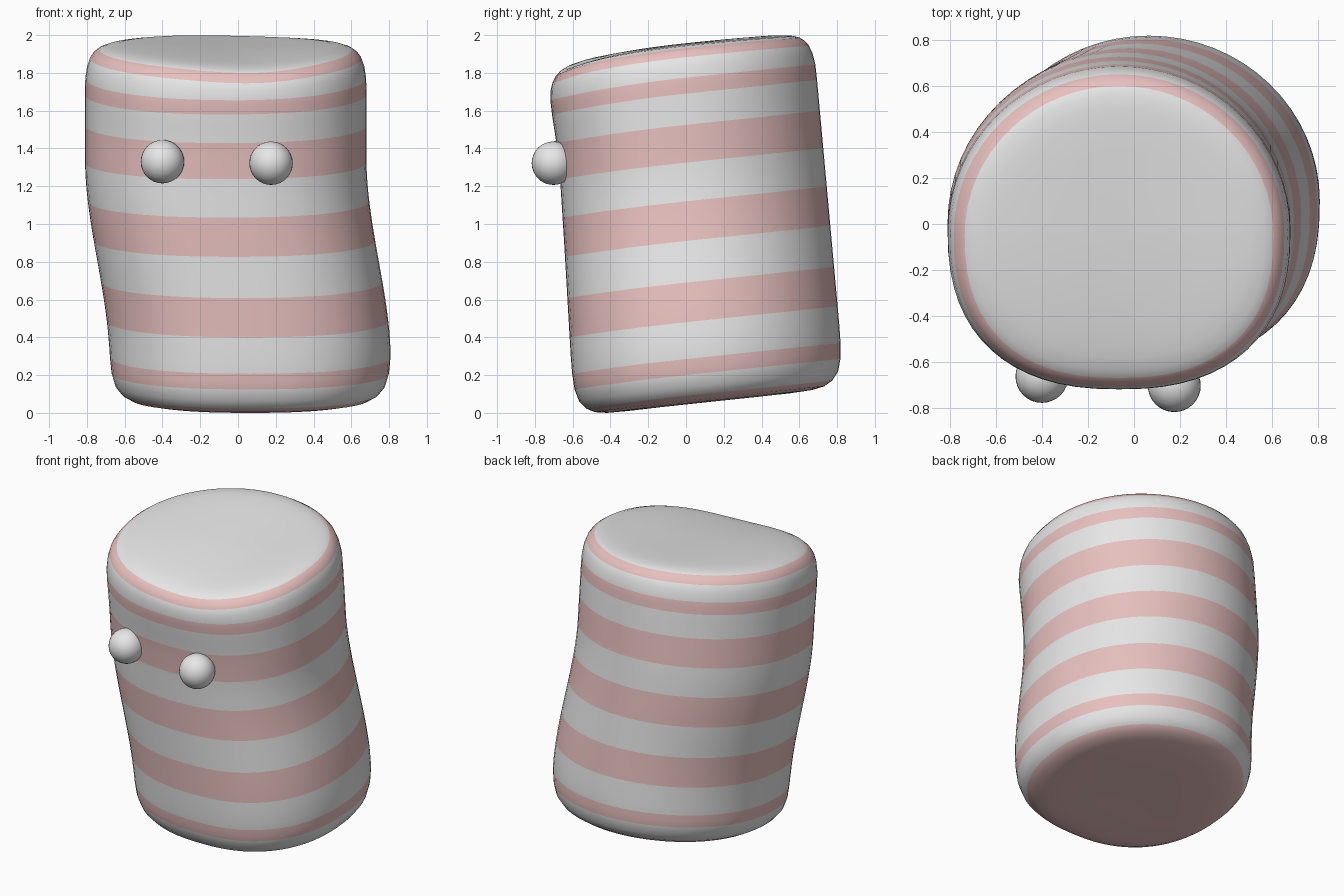
import bpy, bmesh, math
from mathutils import Vector

if "Cube" in bpy.data.objects:
    bpy.data.objects.remove(bpy.data.objects["Cube"])

SEG = 64


def material(name, rgb):
    m = bpy.data.materials.new(name)
    m.diffuse_color = (*rgb, 1)
    m.use_nodes = True
    m.node_tree.nodes["Principled BSDF"].inputs["Base Color"].default_value = m.diffuse_color
    return m


white = material("soft_white", (0.8, 0.8, 0.8))
pink = material("pale_pink", (0.8, 0.53, 0.52))


def lerp_table(table, v):
    for (a, p), (b, q) in zip(table, table[1:]):
        if v <= b:
            return p + (q - p) * max(0, (v - a) / (b - a))
    return table[-1][1]


def smooth(a, b, v):
    t = min(1, max(0, (v - a) / (b - a)))
    return t * t * (3 - 2 * t)


# rounded profile: (height along the body, radius factor)
profile = [(0.045, 0.35), (0.046, 0.6), (0.051, 0.76), (0.064, 0.85), (0.09, 0.912),
           (0.135, 0.96), (0.20, 0.986), (0.285, 0.997), (0.38, 1), (0.48, 1),
           (0.69, 1), (0.91, 1), (1.12, 1), (1.325, 1), (1.525, 1), (1.69, 1),
           (1.775, 0.998), (1.84, 0.985), (1.885, 0.964), (1.915, 0.935), (1.934, 0.90),
           (1.947, 0.85), (1.955, 0.77), (1.959, 0.6), (1.96, 0.35)]
# pink bands by height
bands = [(0, 0.09), (0.20, 0.285), (0.48, 0.69), (0.91, 1.12),
         (1.325, 1.525), (1.69, 1.775), (1.885, 1.934)]
# depth of the front half by height
front_depth = [(0.05, 0.71), (0.2, 0.708), (0.6, 0.695), (1.0, 0.682), (1.3, 0.674),
               (1.5, 0.674), (1.7, 0.684), (1.95, 0.69)]


def place(w, s, a):
    """Point on the leaning, S-bent body."""
    c, n = math.cos(a), math.sin(a)
    cx = 0.065 - 0.13 * smooth(0.25, 1.35, w)
    cy = 0.108 - 0.09 * (w - 0.2)
    if n < 0:   # slightly squared front
        e = 2 / 2.4
        x = 0.745 * math.copysign(abs(c) ** e, c)
        y = -lerp_table(front_depth, w) * abs(n) ** e
    else:
        x, y = 0.745 * c, 0.72 * n
    x, y = cx + s * x, cy + s * y
    # front droops a little, more so near the top; the top dips in the middle
    sag = (0.04 + 0.04 * smooth(1.35, 1.85, w)) * min(0, y) ** 2
    dip = smooth(1.72, 1.93, w) * (0.02 - 0.015 * y) * math.exp(-((x - 0.08) / 0.38) ** 2)
    return Vector((x, y, w + 0.105 * y - sag - dip))


# body: subdivide tall sections, then skin the rings
rings = []
for (w0, s0), (w1, s1) in zip(profile, profile[1:]):
    k = max(1, round((w1 - w0) / 0.05), round((s0 - s1) / 0.08))
    rings += [(w0 + (w1 - w0) * i / k, s0 + (s1 - s0) * i / k) for i in range(k)]
rings.append(profile[-1])

bm = bmesh.new()
loops = [[bm.verts.new(place(w, s, 2 * math.pi * i / SEG)) for i in range(SEG)]
         for w, s in rings]
for (r0, r1), (l0, l1) in zip(zip(rings, rings[1:]), zip(loops, loops[1:])):
    mid = (r0[0] + r1[0]) / 2
    mi = int(any(a < mid < b for a, b in bands))
    for i in range(SEG):
        j = (i + 1) % SEG
        bm.faces.new((l0[i], l0[j], l1[j], l1[i])).material_index = mi
for loop, w, mi in ((loops[0], 0.045, 1), (loops[-1], 1.96, 0)):
    centre = bm.verts.new(place(w, 0, 0))
    for i in range(SEG):
        bm.faces.new((loop[i], loop[(i + 1) % SEG], centre)).material_index = mi
bmesh.ops.recalc_face_normals(bm, faces=bm.faces)
for f in bm.faces:
    f.smooth = True
mesh = bpy.data.meshes.new("body")
bm.to_mesh(mesh)
bm.free()
mesh.materials.append(white)
mesh.materials.append(pink)
bpy.context.collection.objects.link(bpy.data.objects.new("body", mesh))

# eyes
for name, loc in (("left_eye", (-0.40, -0.662, 1.33)), ("right_eye", (0.175, -0.702, 1.322))):
    bpy.ops.mesh.primitive_uv_sphere_add(segments=32, ring_count=16, radius=0.115, location=loc)
    eye = bpy.context.object
    eye.name = name
    eye.data.materials.append(white)
    bpy.ops.object.shade_smooth()
